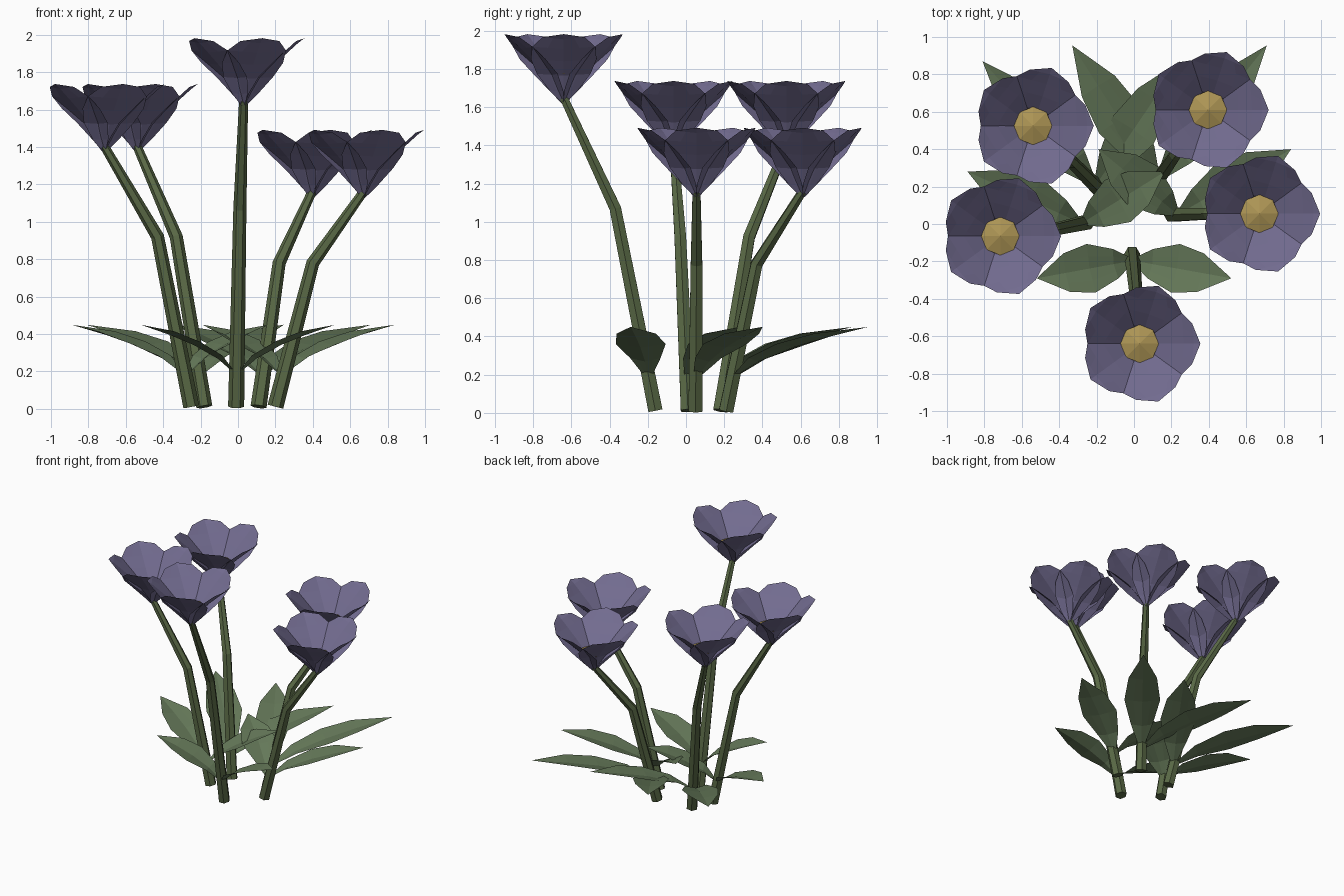
import bpy, bmesh, math
from mathutils import Vector

if "Cube" in bpy.data.objects:
    bpy.data.objects.remove(bpy.data.objects["Cube"])


def material(name, rgb):
    m = bpy.data.materials.new(name)
    m.diffuse_color = (*rgb, 1)
    m.use_nodes = True
    m.node_tree.nodes["Principled BSDF"].inputs["Base Color"].default_value = m.diffuse_color
    return m


PURPLE = material("petal_purple", (0.17, 0.15, 0.28))
GOLD = material("centre_gold", (0.42, 0.30, 0.09))
GREEN = material("stem_green", (0.10, 0.14, 0.06))
LEAF = material("leaf_green", (0.13, 0.19, 0.10))


def finish(bm, name, mat):
    bmesh.ops.remove_doubles(bm, verts=bm.verts, dist=0.0005)
    me = bpy.data.meshes.new(name)
    bm.to_mesh(me)
    bm.free()
    me.materials.append(mat)
    ob = bpy.data.objects.new(name, me)
    bpy.context.collection.objects.link(ob)


def blade(bm, root, rows, out, cup):
    """Cupped strip: each row is (distance out, height, half width)."""
    out = Vector((*out, 0)).normalized()
    side = Vector((-out.y, out.x, 0))
    grid = []
    for i, (r, z, w) in enumerate(rows):
        a, b = rows[max(i - 1, 0)], rows[min(i + 1, len(rows) - 1)]
        tangent = out * (b[0] - a[0]) + Vector((0, 0, b[1] - a[1]))
        normal = tangent.cross(side).normalized()
        mid = Vector(root) + out * r + Vector((0, 0, z))
        grid.append([bm.verts.new(mid + side * w * t + normal * cup * abs(t) * (w > 0.03))
                     for t in (-1, -0.5, 0, 0.5, 1)])
    for a, b in zip(grid, grid[1:]):
        for j in range(4):
            bm.faces.new((a[j], b[j], b[j + 1], a[j + 1]))


def stem(name, points, radii, sides=6):
    bm = bmesh.new()
    pts = [Vector(p) for p in points]
    rings = []
    for i, (p, r) in enumerate(zip(pts, radii)):
        t = (pts[min(i + 1, len(pts) - 1)] - pts[max(i - 1, 0)]).normalized()
        u = Vector((0, 1, 0)).cross(t).normalized()
        v = t.cross(u)
        rings.append([bm.verts.new(p + r * (u * math.cos(k * math.tau / sides)
                                            + v * math.sin(k * math.tau / sides)))
                      for k in range(sides)])
    for a, b in zip(rings, rings[1:]):
        for k in range(sides):
            n = (k + 1) % sides
            bm.faces.new((a[k], a[n], b[n], b[k]))
    bm.faces.new(rings[0][::-1])
    bm.faces.new(rings[-1])
    finish(bm, name, GREEN)


PETAL = [(0, 0, 0.012), (0.04, 0.06, 0.075), (0.09, 0.145, 0.14), (0.165, 0.22, 0.172),
         (0.235, 0.285, 0.165), (0.29, 0.335, 0.11), (0.325, 0.362, 0)]


def flower(name, x, y, z):
    # five overlapping petals
    bm = bmesh.new()
    for k in range(5):
        a = k * math.tau / 5
        blade(bm, (x, y, z), PETAL, (math.cos(a), math.sin(a)), 0.015)
    finish(bm, name + "_petals", PURPLE)
    # shallow eight-sided gold centre
    bm = bmesh.new()
    ring = [bm.verts.new((x + 0.102 * math.cos(k * math.pi / 4),
                          y + 0.102 * math.sin(k * math.pi / 4), z + 0.155)) for k in range(8)]
    for h in (0.19, 0.12):
        tip = bm.verts.new((x, y, z + h))
        for k in range(8):
            bm.faces.new((ring[k], ring[(k + 1) % 8], tip))
    bmesh.ops.recalc_face_normals(bm, faces=bm.faces)
    finish(bm, name + "_centre", GOLD)


LEAF_SHAPE = [(0, 0, 0.012), (0.2, 0.33, 0.08), (0.45, 0.60, 0.132),
              (0.7, 0.80, 0.105), (1, 1, 0)]


def leaf(name, root, tip):
    d = Vector(tip) - Vector(root)
    rows = [(s * d.length, h * 0.27, w) for s, h, w in LEAF_SHAPE]
    bm = bmesh.new()
    blade(bm, (*root, 0.18), rows, d, 0.02)
    finish(bm, name, LEAF)


# each plant: stem base, stem bend, flower base, leaf tips
PLANTS = {
    "front": ((-0.01, -0.16), (0.01, -0.37, 1.07), (0.03, -0.64, 1.62), ((-0.52, -0.29), (0.52, -0.29))),
    "left": ((-0.25, 0.01), (-0.43, -0.03, 0.92), (-0.715, -0.065, 1.375), ((-0.89, 0.28), (0.165, 0.28))),
    "back_left": ((-0.18, 0.18), (-0.33, 0.33, 0.92), (-0.54, 0.525, 1.375), ((-0.81, 0.87), (0.245, 0.87))),
    "back_right": ((0.11, 0.21), (0.22, 0.37, 0.78), (0.395, 0.61, 1.13), ((-0.33, 0.955), (0.71, 0.955))),
    "right": ((0.2, 0.05), (0.4, 0.055, 0.78), (0.67, 0.055, 1.13), ((0.84, 0.4), (-0.19, 0.4))),
}
for name, (base, bend, top, tips) in PLANTS.items():
    stem(name + "_stem", [(*base, 0.012), bend, (top[0], top[1], top[2] + 0.03)],
         (0.043, 0.035, 0.024))
    flower(name + "_flower", *top)
    root = Vector(base).lerp(Vector(bend[:2]), 0.17)
    for i, tip in enumerate(tips):
        leaf(f"{name}_leaf_{i + 1}", root, tip)
